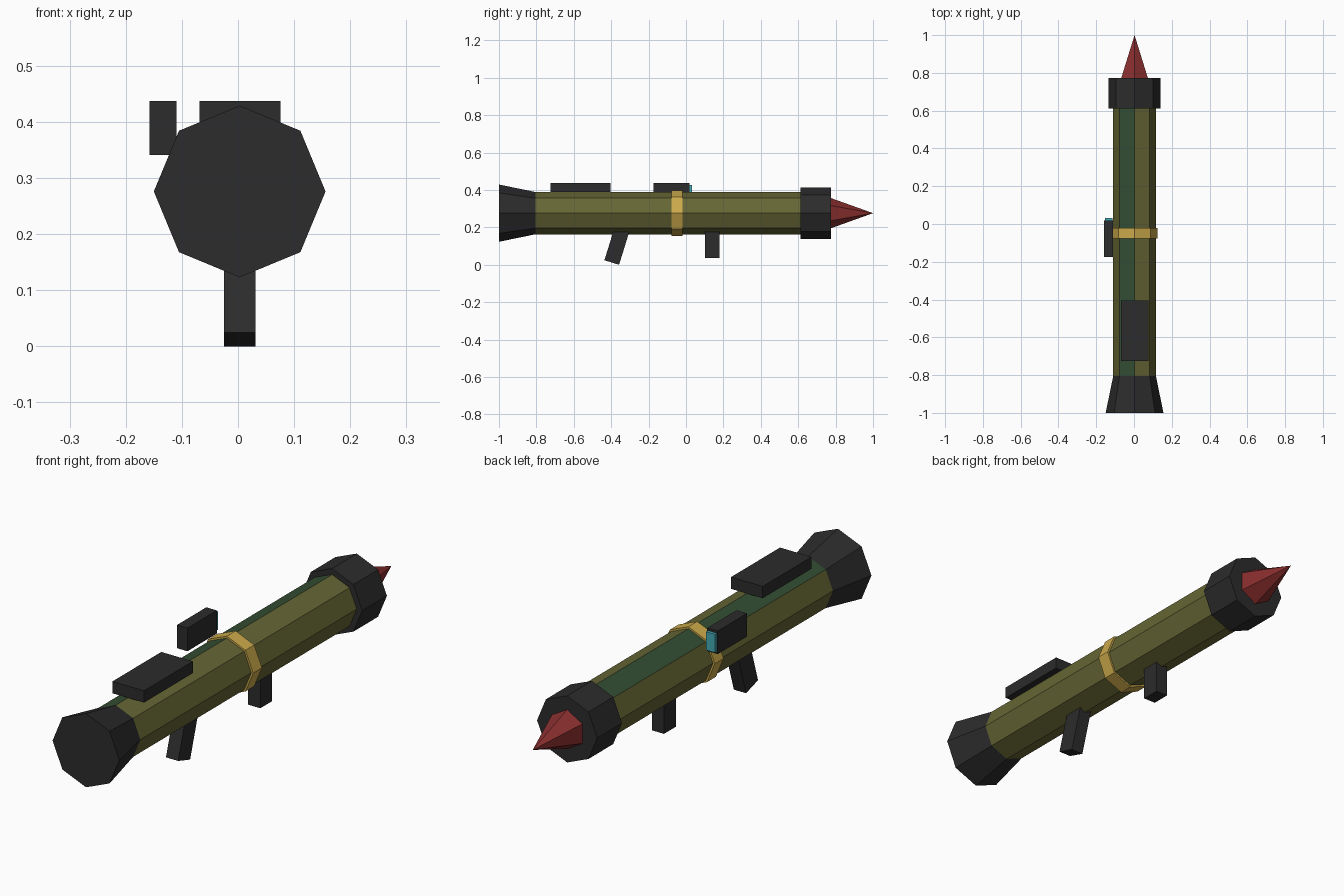
import bpy, bmesh, math
from mathutils import Matrix, Vector

if "Cube" in bpy.data.objects:
    bpy.data.objects.remove(bpy.data.objects["Cube"])

CX, CZ = 0.003, 0.276   # tube axis


def mat(name, rgb):
    m = bpy.data.materials.new(name)
    m.diffuse_color = (*rgb, 1)
    m.use_nodes = True
    m.node_tree.nodes["Principled BSDF"].inputs["Base Color"].default_value = m.diffuse_color
    return m


OLIVE = mat("olive", (0.133, 0.133, 0.036))
GREEN = mat("dark green", (0.034, 0.076, 0.032))
DARK = mat("charcoal", (0.025, 0.025, 0.026))
GOLD = mat("gold", (0.60, 0.40, 0.07))
RED = mat("red", (0.25, 0.027, 0.027))
CYAN = mat("cyan", (0.06, 0.40, 0.46))


def finish(name, bm, *mats):
    bmesh.ops.recalc_face_normals(bm, faces=bm.faces)
    me = bpy.data.meshes.new(name)
    bm.to_mesh(me)
    bm.free()
    for m in mats:
        me.materials.append(m)
    ob = bpy.data.objects.new(name, me)
    bpy.context.collection.objects.link(ob)
    return ob


def lathe(name, sides, y0, r0, y1, r1, *mats):
    """Faceted solid along y with a vertex at the top; r1 = 0 gives a point."""
    bm = bmesh.new()

    def ring(y, r):
        if r == 0:
            return [bm.verts.new((CX, y, CZ))] * sides
        angles = [math.pi / 2 + math.tau * i / sides for i in range(sides)]
        return [bm.verts.new((CX + r * math.cos(a), y, CZ + r * math.sin(a))) for a in angles]

    a, b = ring(y0, r0), ring(y1, r1)
    for i in range(sides):
        j = (i + 1) % sides
        bm.faces.new([a[i], a[j], b[i]] if r1 == 0 else [a[i], a[j], b[j], b[i]])
    bm.faces.new(a)
    if r1:
        bm.faces.new(b)
    return finish(name, bm, *mats)


def box(name, x, y, z, m, tilt=0):
    """Box from ranges, optionally leaned about x around its centre."""
    bm = bmesh.new()
    mid = Vector([(r[0] + r[1]) / 2 for r in (x, y, z)])
    size = [r[1] - r[0] for r in (x, y, z)]
    bmesh.ops.create_cube(bm, size=1, matrix=Matrix.Translation(mid)
                          @ Matrix.Rotation(tilt, 4, 'X') @ Matrix.Diagonal((*size, 1)))
    return finish(name, bm, m)


# Main tube, with the upper left facet painted green
tube = lathe("launch_tube", 8, -0.81, 0.113, 0.62, 0.113, OLIVE, GREEN)
for p in tube.data.polygons:
    if p.normal.z > 0.8 and p.normal.x < -0.1:
        p.material_index = 1

# Rear flare, muzzle collar, band and warhead
lathe("rear_flare", 8, -1.0, 0.153, -0.805, 0.113, DARK)
lathe("muzzle_collar", 8, 0.612, 0.138, 0.774, 0.138, DARK)
lathe("gold_band", 8, -0.078, 0.121, -0.02, 0.121, GOLD)
lathe("warhead_tip", 6, 0.774, 0.081, 1.0, 0, RED)

# Top pad, side sight and its lens
box("top_pad", (-0.069, 0.076), (-0.724, -0.404), (0.388, 0.437), DARK)
box("sight_body", (-0.158, -0.110), (-0.174, 0.018), (0.341, 0.437), DARK)
box("sight_lens", (-0.154, -0.114), (0.016, 0.031), (0.351, 0.427), CYAN)

# Grips
GX = (-0.025, 0.031)
box("front_grip", GX, (0.102, 0.180), (0.037, 0.20), DARK)
lean = math.radians(17.2)
length = 0.19
cy = -0.397 + math.sin(lean) * length / 2
cz = 0.0121 + math.cos(lean) * length / 2
box("rear_grip", GX, (cy - 0.041, cy + 0.041), (cz - length / 2, cz + length / 2), DARK, -lean)
